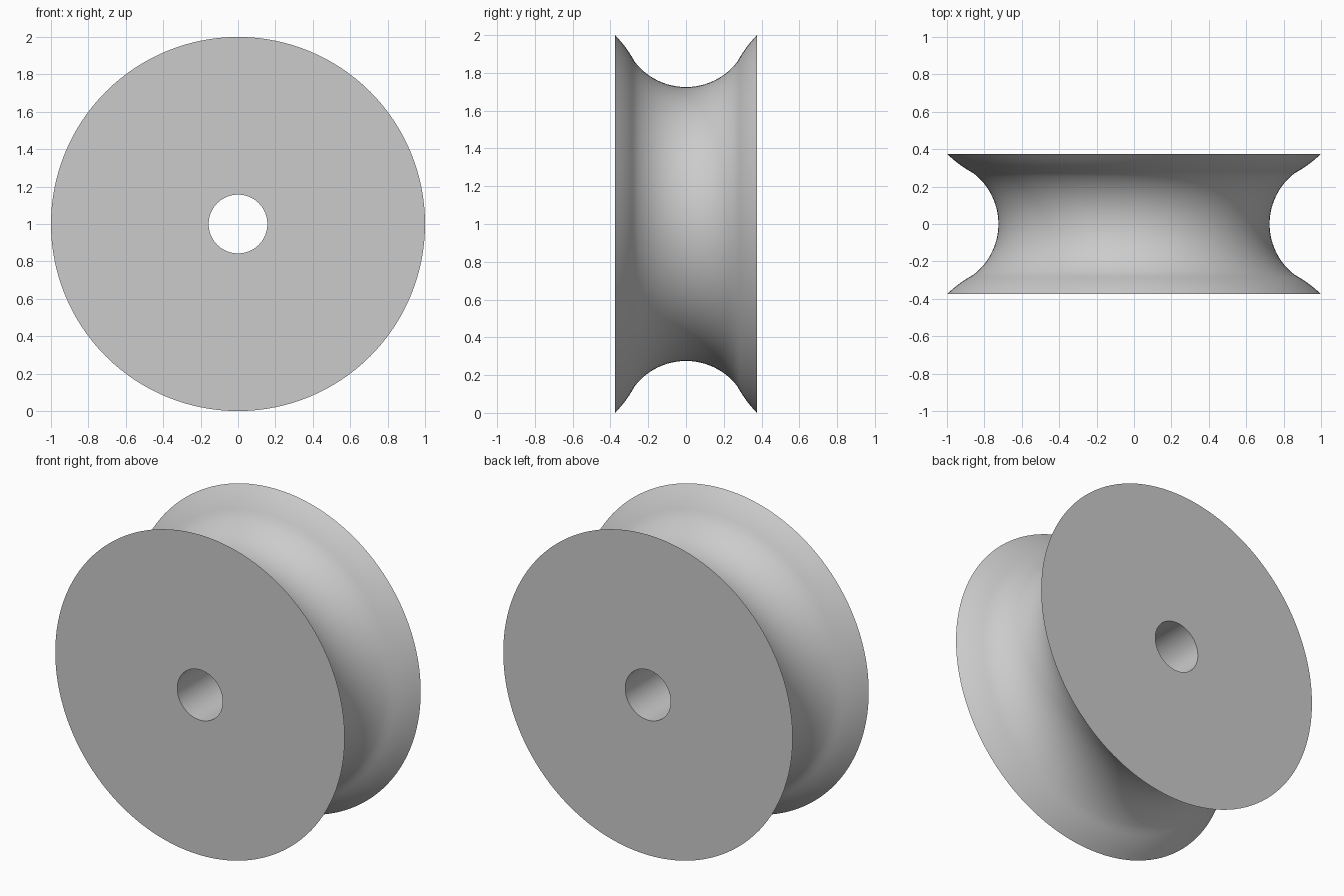
import bpy, math

cube = bpy.data.objects.get("Cube")
if cube:
    bpy.data.objects.remove(cube, do_unlink=True)

SEGMENTS = 128
HALF_WIDTH, RIM, BORE = 0.375, 1.0, 0.157
FLOOR, ARC, ARC_END = 0.725, 0.343, 0.27   # groove floor radius, arc radius, arc half width

grey = bpy.data.materials.new("light_grey")
grey.use_nodes = True
colour = (0.6, 0.6, 0.6, 1)
grey.diffuse_color = colour
grey.node_tree.nodes["Principled BSDF"].inputs["Base Color"].default_value = colour

# Half of the groove: a round arc, then a slightly flared lip
limit = math.asin(ARC_END / ARC)
half = []
for i in range(13):
    a = limit * i / 12
    half.append((ARC * math.sin(a), FLOOR + ARC * (1 - math.cos(a))))
y0, r0 = half[-1]
for i in range(1, 7):
    t = i / 6
    bulge = 0.006 * math.sin(math.pi * t)
    half.append((y0 + (HALF_WIDTH - y0) * t - bulge * 0.8,
                 r0 + (RIM - r0) * t + bulge * 0.6))

# Closed section: mirrored groove plus the bore
profile = [(-y, r) for y, r in reversed(half[1:])] + half
profile += [(HALF_WIDTH, BORE), (-HALF_WIDTH, BORE)]

# Spin the section around the axle
n = len(profile)
verts, faces = [], []
for s in range(SEGMENTS):
    a = math.tau * s / SEGMENTS
    verts += [(r * math.sin(a), y, 1 + r * math.cos(a)) for y, r in profile]
    t = (s + 1) % SEGMENTS
    for k in range(n):
        m = (k + 1) % n
        faces.append((s * n + k, s * n + m, t * n + m, t * n + k))

mesh = bpy.data.meshes.new("grooved_wheel")
mesh.from_pydata(verts, [], faces)
mesh.materials.append(grey)
wheel = bpy.data.objects.new("grooved_wheel", mesh)
bpy.context.collection.objects.link(wheel)

# Outward normals, smooth groove and bore, crisp rims
bpy.ops.object.select_all(action='DESELECT')
bpy.context.view_layer.objects.active = wheel
wheel.select_set(True)
bpy.ops.object.mode_set(mode='EDIT')
bpy.ops.mesh.select_all(action='SELECT')
bpy.ops.mesh.normals_make_consistent(inside=False)
bpy.ops.object.mode_set(mode='OBJECT')
bpy.ops.object.shade_smooth_by_angle(angle=math.radians(30))
